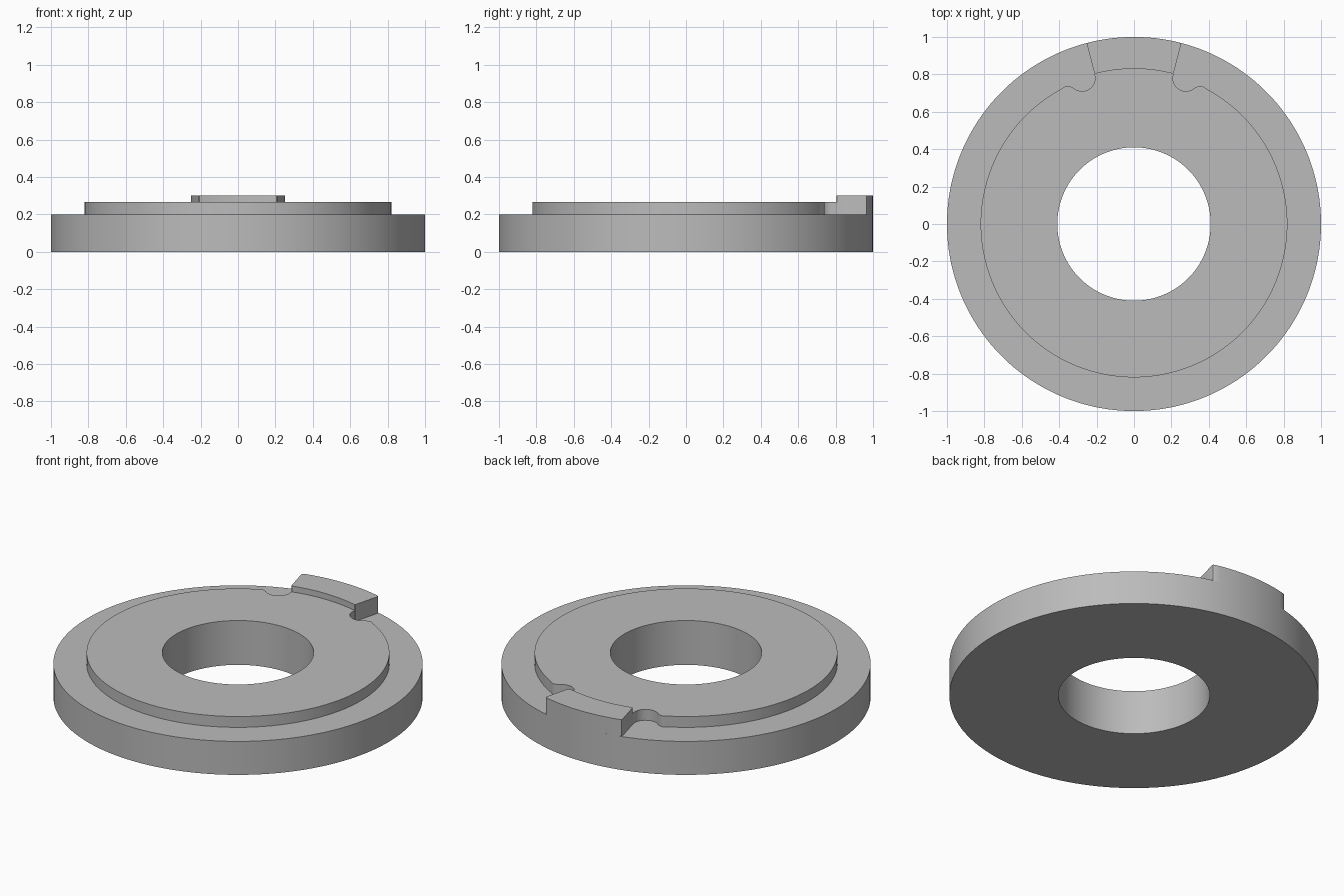
import bpy, bmesh, math

if "Cube" in bpy.data.objects:
    bpy.data.objects.remove(bpy.data.objects["Cube"])

grey = bpy.data.materials.new("plain grey")
grey.diffuse_color = (0.5, 0.5, 0.5, 1)
grey.use_nodes = True
grey.node_tree.nodes["Principled BSDF"].inputs["Base Color"].default_value = grey.diffuse_color

HOLE, RIM, BOSS = 0.41, 1.0, 0.82
KEY = 14.7  # half angle of the key in degrees, measured from +y


def polar(r, deg):
    a = math.radians(deg)
    return (r * math.sin(a), r * math.cos(a))


def finish(name, bm):
    bmesh.ops.recalc_face_normals(bm, faces=bm.faces)
    me = bpy.data.meshes.new(name)
    bm.to_mesh(me)
    bm.free()
    me.materials.append(grey)
    ob = bpy.data.objects.new(name, me)
    bpy.context.collection.objects.link(ob)
    bpy.ops.object.select_all(action='DESELECT')
    ob.select_set(True)
    bpy.context.view_layer.objects.active = ob
    bpy.ops.object.shade_smooth_by_angle(angle=math.radians(32))


def mirrored(half):
    # half outline runs from the +y axis to the -y axis; add the other side
    return half + [(-x, y) for x, y in reversed(half[1:-1])]


# Raised boss outline: land under key, rounded relief notch, round remainder
half = [polar(0.835, 14.5 * i / 8) for i in range(9)]
half += [(0.211, 0.80), (0.208, 0.775)]
half += [(0.278 + 0.070 * math.cos(math.radians(t)),
          0.780 + 0.070 * math.sin(math.radians(t))) for t in range(195, 316, 12)]
half += [(0.338, 0.734), (0.350, 0.739), (0.362, 0.739), (0.374, 0.733)]
half += [polar(BOSS, 28 + 2 * i) for i in range(77)]
outline = mirrored(half)


def circle(r):
    # circle with vertices in the same directions as the outline
    return [(x * r / math.hypot(x, y), y * r / math.hypot(x, y)) for x, y in outline]


# Stepped ring: closed section swept through loops
bm = bmesh.new()
section = [(circle(HOLE), 0), (circle(RIM), 0), (circle(RIM), 0.2),
           (outline, 0.2), (outline, 0.265), (circle(HOLE), 0.265)]
loops = [[bm.verts.new((x, y, z)) for x, y in pts] for pts, z in section]
n = len(outline)
for k, a in enumerate(loops):
    b = loops[(k + 1) % len(loops)]
    for i in range(n):
        j = (i + 1) % n
        bm.faces.new((a[i], a[j], b[j], b[i]))
finish("stepped_ring", bm)

# Locating key: raised sector flush with the rim, outer corners eased
right = [polar(RIM, (KEY - 0.7) * i / 8) for i in range(9)]
right += [polar(0.997, KEY - 0.2), polar(0.988, KEY), polar(0.835, KEY)]
right += [polar(0.83, (KEY - 0.3) * i / 8) for i in range(8, -1, -1)]
bm = bmesh.new()
face = bm.faces.new([bm.verts.new((x, y, 0.2)) for x, y in mirrored(right)])
top = bmesh.ops.extrude_face_region(bm, geom=[face], use_keep_orig=True)
bmesh.ops.translate(bm, vec=(0, 0, 0.1),
                    verts=[v for v in top["geom"] if isinstance(v, bmesh.types.BMVert)])
finish("locating_key", bm)
